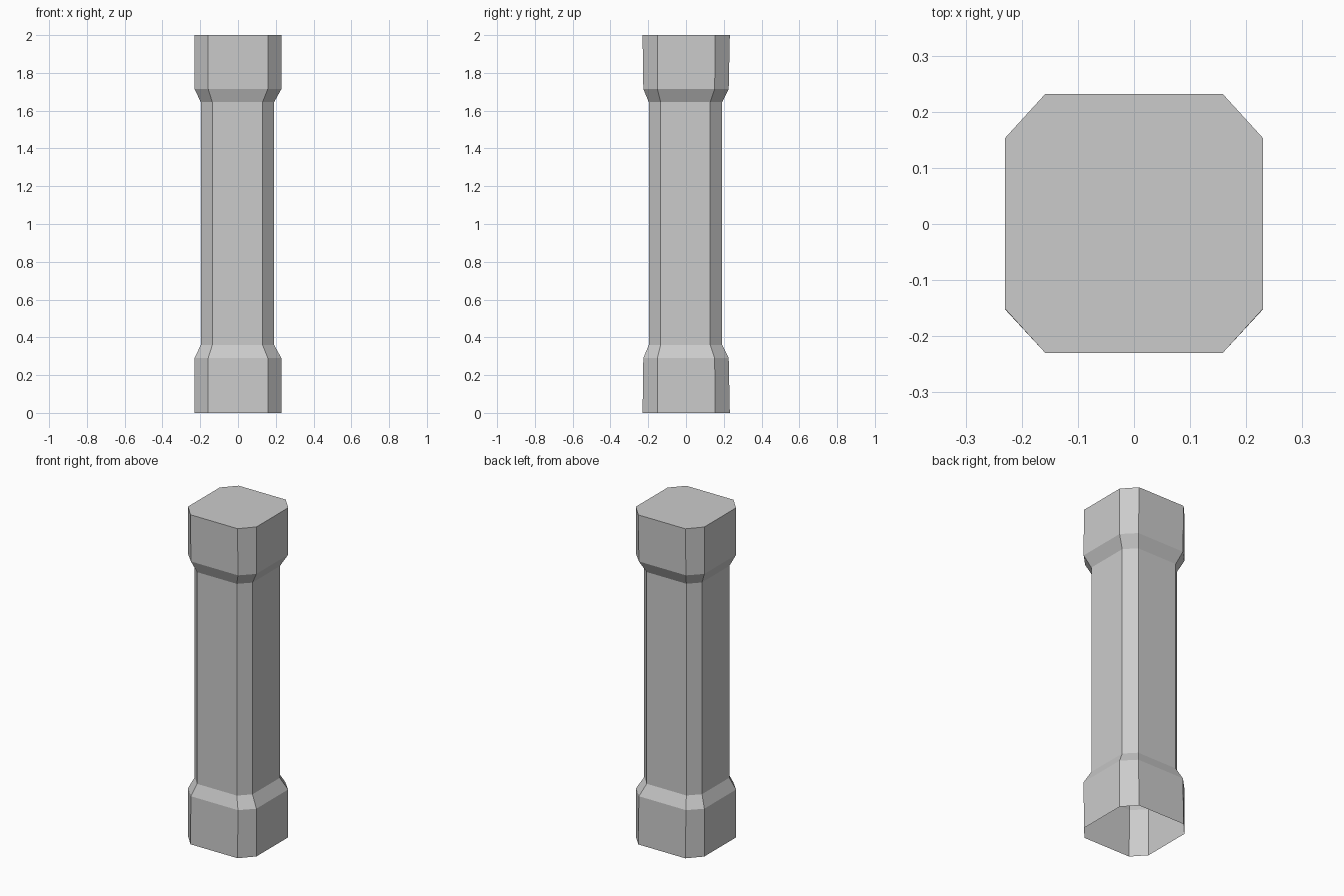
import bpy, bmesh

if "Cube" in bpy.data.objects:
    bpy.data.objects.remove(bpy.data.objects["Cube"])


def chamfered_ring(bm, z, hx, hy, fx, fy, ox, oy):
    """Square with cut corners: half sizes hx, hy; flat half widths fx, fy; centre ox, oy."""
    pts = [(fx, -hy), (hx, -fy), (hx, fy), (fx, hy),
           (-fx, hy), (-hx, fy), (-hx, -fy), (-fx, -hy)]
    return [bm.verts.new((x + ox, y + oy, z)) for x, y in pts]


# Column sections from the base to the top
sections = [
    (0.00, 0.23, 0.231, 0.158, 0.152, 0, 0.001),
    (0.29, 0.23, 0.226, 0.158, 0.152, 0, 0),
    (0.36, 0.194, 0.194, 0.133, 0.131, -0.003, -0.003),
    (1.645, 0.194, 0.194, 0.133, 0.131, -0.003, -0.003),
    (1.715, 0.23, 0.226, 0.158, 0.152, 0, 0),
    (2.00, 0.23, 0.231, 0.158, 0.152, 0, 0.001),
]

bm = bmesh.new()
rings = [chamfered_ring(bm, *s) for s in sections]

# Side walls
for low, high in zip(rings, rings[1:]):
    for i in range(8):
        j = (i + 1) % 8
        bm.faces.new((low[i], low[j], high[j], high[i]))

# Top cap; the underside stays open
bm.faces.new(rings[-1])

mesh = bpy.data.meshes.new("pillar")
bm.to_mesh(mesh)
bm.free()
bpy.context.collection.objects.link(bpy.data.objects.new("pillar", mesh))
